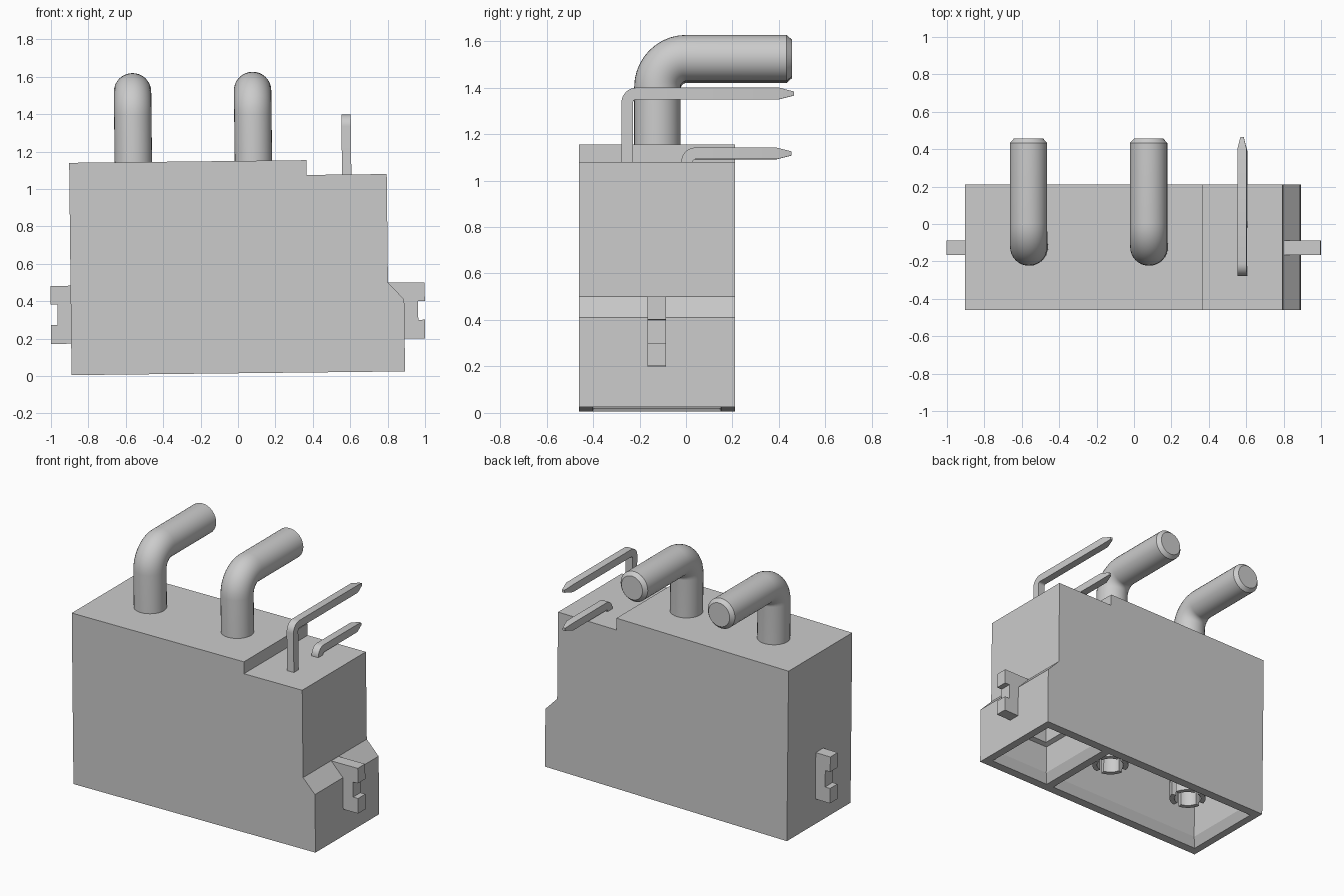
import bpy
import bmesh
from math import sin, cos, pi, radians
from mathutils import Matrix, Vector

if "Cube" in bpy.data.objects:
    bpy.data.objects.remove(bpy.data.objects["Cube"], do_unlink=True)

grey = bpy.data.materials.new("plain grey")
grey.use_nodes = True
GREY = (0.6, 0.6, 0.6, 1)
grey.diffuse_color = GREY
grey.node_tree.nodes["Principled BSDF"].inputs["Base Color"].default_value = GREY

# The whole part leans very slightly sideways
LEAN = Matrix.Translation((0, 0, 0.015)) @ Matrix.Rotation(-0.0112, 4, 'Y')


def loft(name, rings, smooth=False):
    """Skin a closed solid through rings of equal point count."""
    bm = bmesh.new()
    loops = [[bm.verts.new(p) for p in ring] for ring in rings]
    n = len(loops[0])
    for a, b in zip(loops, loops[1:]):
        for i in range(n):
            j = (i + 1) % n
            bm.faces.new((a[i], a[j], b[j], b[i]))
    bm.faces.new(loops[0])
    bm.faces.new(loops[-1])
    bmesh.ops.recalc_face_normals(bm, faces=bm.faces)
    mesh = bpy.data.meshes.new(name)
    bm.to_mesh(mesh)
    bm.free()
    mesh.materials.append(grey)
    obj = bpy.data.objects.new(name, mesh)
    bpy.context.collection.objects.link(obj)
    obj.matrix_world = LEAN
    if smooth:
        bpy.ops.object.select_all(action='DESELECT')
        obj.select_set(True)
        bpy.context.view_layer.objects.active = obj
        bpy.ops.object.shade_smooth_by_angle(angle=radians(30))
    return obj


def plate(name, outline, y0, y1):
    """Extrude an x-z outline along y."""
    return loft(name, [[(x, y, z) for x, z in outline] for y in (y0, y1)])


def rect(x0, x1, y0, y1, z):
    return [(x0, y0, z), (x1, y0, z), (x1, y1, z), (x0, y1, z)]


def bent_pin(name, section, x, y, z0, z_top, bend, y_end, tip, tip_scale):
    """Sweep a section up, round a quarter bend, then back to a tapered tip."""
    path = [(y, z0, 0, 1)]
    steps = 10
    for i in range(steps + 1):
        t = pi / 2 * i / steps
        path.append((y + bend - bend * cos(t), z_top - bend + bend * sin(t), t, 1))
    path += [(y_end - tip, z_top, pi / 2, 1), (y_end, z_top, pi / 2, tip_scale)]
    rings = []
    for py, pz, t, s in path:
        side = Vector((0, cos(t), -sin(t)))
        rings.append([Vector((x + u * s, py, pz)) + side * v * s for u, v in section])
    return loft(name, rings, smooth=True)


# Housing: stepped top, sloped shoulder on one end
housing = plate("housing", [(-0.89, 0), (0.893, 0), (0.893, 0.385), (0.807, 0.476),
                            (0.807, 1.056), (0.378, 1.056), (0.378, 1.135), (-0.89, 1.135)],
                -0.46, 0.21)

# Cavities open at the bottom, with chamfered mouths
Y0, Y1 = -0.40, 0.15
power = [rect(-0.84, 0.335, Y0, Y1, -0.05), rect(-0.84, 0.335, Y0, Y1, 0),
         rect(-0.81, 0.305, Y0 + 0.03, Y1 - 0.03, 0.06),
         rect(-0.81, 0.305, Y0 + 0.03, Y1 - 0.03, 0.95)]
signal = [rect(0.39, 0.84, Y0, Y1, -0.05), rect(0.39, 0.84, Y0, Y1, 0),
          rect(0.42, 0.80, Y0 + 0.03, Y1 - 0.03, 0.06),
          rect(0.42, 0.80, Y0 + 0.03, Y1 - 0.03, 0.25),
          rect(0.45, 0.75, Y0 + 0.06, Y1 - 0.06, 0.26),
          rect(0.45, 0.75, Y0 + 0.06, Y1 - 0.06, 0.90)]
for name, rings in (("power_cavity_cutter", power), ("signal_cavity_cutter", signal)):
    cutter = loft(name, rings)
    cutter.hide_render = True
    cutter.display_type = 'WIRE'
    cut = housing.modifiers.new(name, 'BOOLEAN')
    cut.operation = 'DIFFERENCE'
    cut.solver = 'EXACT'
    cut.object = cutter
    cutter.hide_set(True)

# Notched latches on both ends
def latch(name, inner, outer, z0, z1):
    notch = outer - 0.036 * (1 if outer > 0 else -1)
    low, high = z0 + 0.1, z1 - 0.1
    plate(name, [(inner, z0), (outer, z0), (outer, low), (notch, low),
                 (notch, high), (outer, high), (outer, z1), (inner, z1)], -0.165, -0.087)

latch("left_latch", 0.803, 1.003, 0.175, 0.475)
latch("right_latch", -0.88, -0.997, 0.168, 0.478)

# Thick round power pins, each with a split socket below
SIDES = 32
R = 0.1
circle = [(R * cos(2 * pi * i / SIDES), R * sin(2 * pi * i / SIDES)) for i in range(SIDES)]
for label, x in (("right", -0.547), ("left", 0.095)):
    bent_pin(label + "_power_pin", circle, x, -0.123, 0.9, 1.511, 0.125, 0.457, 0.024, 0.78)
    for k in range(4):
        arc = [pi / 2 * k + radians(10 + 10 * i) for i in range(8)]
        outline = [(0.115, a) for a in arc] + [(0.085, a) for a in reversed(arc)]
        loft(label + "_socket_finger_" + str(k + 1),
             [[(x + r * cos(a), -0.123 + r * sin(a), z) for r, a in outline]
              for z in (0.13, 0.96)], smooth=True)

# Thin square signal pins
h = 0.025
square = [(-h, -h), (h, -h), (h, h), (-h, h)]
bent_pin("tall_signal_pin", square, 0.593, -0.253, 0.5, 1.353, 0.04, 0.465, 0.065, 0.35)
bent_pin("short_signal_pin", square, 0.593, 0.005, 0.5, 1.095, 0.035, 0.455, 0.065, 0.35)
